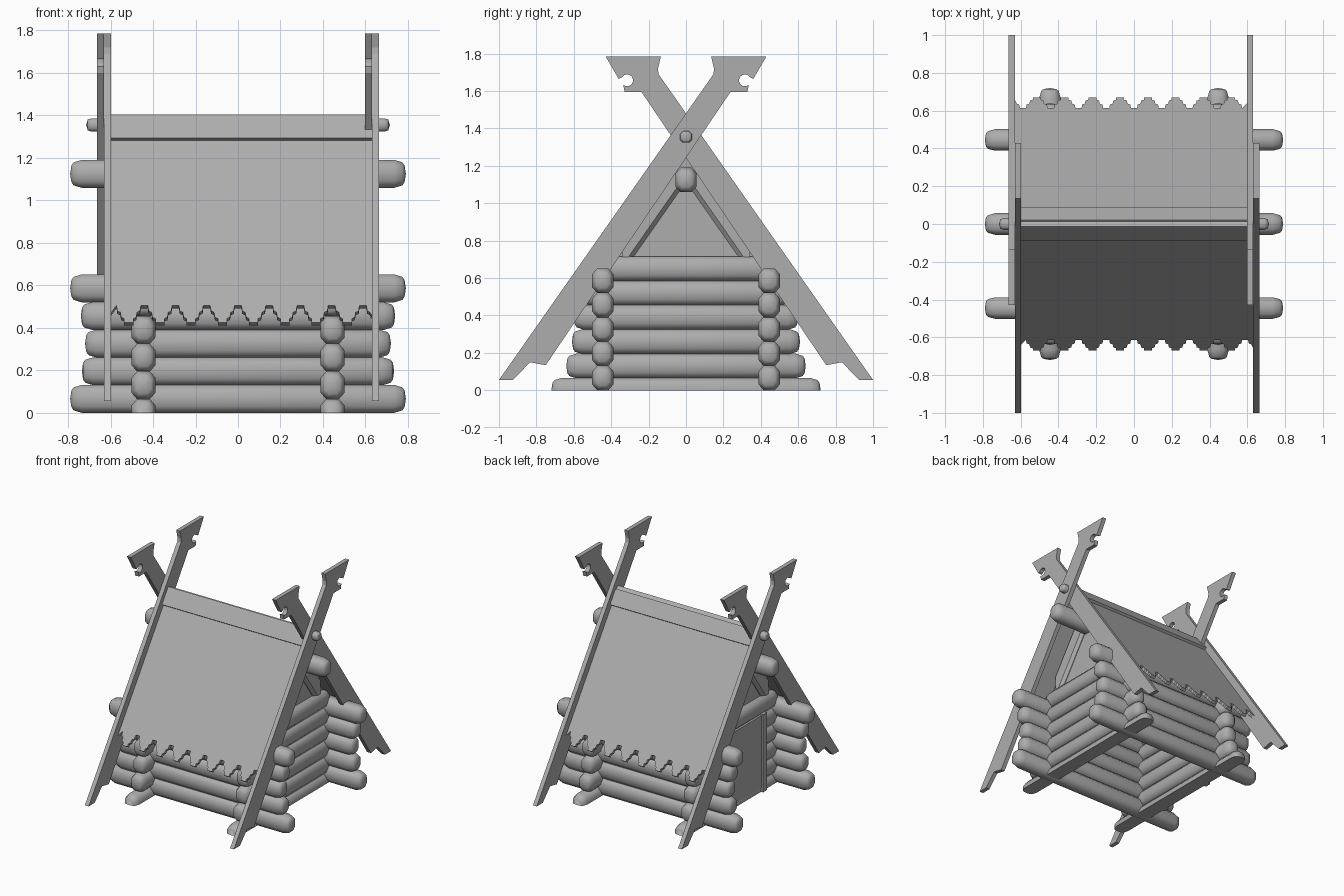
import bpy, bmesh, math
from mathutils import Vector

if "Cube" in bpy.data.objects:
    bpy.data.objects.remove(bpy.data.objects["Cube"])

SLOPE = math.atan(1.43)
C, S = math.cos(SLOPE), math.sin(SLOPE)
GREY = bpy.data.materials.new("dark_grey")
GREY.diffuse_color = (.42, .42, .42, 1)
GREY.use_nodes = True
GREY.node_tree.nodes["Principled BSDF"].inputs["Base Color"].default_value = GREY.diffuse_color


def finish(name, bm, smooth=False):
    bmesh.ops.recalc_face_normals(bm, faces=bm.faces[:])
    for f in bm.faces:
        f.smooth = smooth
    me = bpy.data.meshes.new(name)
    bm.to_mesh(me)
    bm.free()
    me.materials.append(GREY)
    ob = bpy.data.objects.new(name, me)
    bpy.context.collection.objects.link(ob)
    return ob


def prism(name, pts, vec):
    """Extrude a planar 3D outline along a vector."""
    bm = bmesh.new()
    f = bm.faces.new([bm.verts.new(p) for p in pts])
    r = bmesh.ops.extrude_face_region(bm, geom=[f], use_keep_orig=True)
    vs = [v for v in r["geom"] if isinstance(v, bmesh.types.BMVert)]
    bmesh.ops.translate(bm, verts=vs, vec=vec)
    return finish(name, bm)


def box(name, lo, hi):
    (x0, y0, z0), (x1, y1, z1) = lo, hi
    return prism(name, [(x0, y0, z0), (x1, y0, z0), (x1, y1, z0), (x0, y1, z0)], (0, 0, z1 - z0))


# Log cross-section in units of half width and half height
SECTION = [(1, .52), (.52, 1), (-.52, 1), (-1, .52), (-1, -.52), (-.52, -1), (.52, -1), (1, -.52)]


def log(name, axis, start, end, a, z, w=0.057, h=0.066, taper=0.055, half=False):
    """Eight-sided log along x or y with chamfered ends; a is the other horizontal coordinate."""
    place = (lambda t, u, v: (t, a + u, z + v)) if axis == 'x' else (lambda t, u, v: (a + u, t, z + v))
    bm = bmesh.new()
    rings = []
    for t, s in ((start + .006, .6), (start + taper * .3, .82), (start + taper, 1),
                 (end - taper, 1), (end - taper * .3, .82), (end - .006, .6)):
        rings.append([bm.verts.new(place(t, w * s * u, h * s * v)) for u, v in SECTION])
    tips = [bm.verts.new(place(t, 0, 0)) for t in (start, end)]
    for r0, r1 in zip(rings, rings[1:]):
        for i in range(8):
            j = (i + 1) % 8
            bm.faces.new((r0[i], r0[j], r1[j], r1[i]))
    for tip, ring in zip(tips, (rings[0], rings[-1])):
        for i in range(8):
            bm.faces.new((tip, ring[i], ring[(i + 1) % 8]))
    if half:  # flat underside on the ground
        geom = bm.verts[:] + bm.edges[:] + bm.faces[:]
        bmesh.ops.bisect_plane(bm, geom=geom, plane_co=(0, 0, 0), plane_no=(0, 0, 1), clear_inner=True)
        cut = [e for e in bm.edges if e.is_boundary]
        bmesh.ops.holes_fill(bm, edges=cut)
        for e in cut:
            e.smooth = False
    return finish(name, bm, smooth=True)


# Log walls
for side in (-1, 1):
    for i, L in enumerate((.79, .735, .72, .74, .79)):
        log("long_wall_log", 'x', -L, L, side * .445, .066 + .13 * i)
    for i, L in enumerate((.72, .64, .61, .60, .57, .45)):
        log("gable_wall_log", 'y', -L, L, side * .445, .13 * i, half=(i == 0))

# Ridge log and crossing pegs
log("ridge_log", 'x', -.79, .79, 0, 1.125)
log("left_peg", 'x', -.715, -.605, 0, 1.355, .031, .031, .025)
log("right_peg", 'x', .605, .715, 0, 1.355, .031, .031, .025)

# Gable panels and chamfered rafters
for sx in (-1, 1):
    prism("gable_panel", [(sx * .42, -.45, .66), (sx * .42, .45, .66), (sx * .42, 0, 1.30)], (sx * .03, 0, 0))
    for sy in (-1, 1):
        sec = ((.43, 1.31), (.477, 1.31), (.477, 1.153), (.455, 1.115), (.43, 1.115))
        prism("rafter", [(sx * x, 0, z) for x, z in sec], (0, sy * .34, -.34 * 1.43))

# Door on the left gable
box("door_panel", (-.505, -.22, .03), (-.44, .22, .6))
for y in (-.24, .24):
    box("door_post", (-.52, y - .025, .0), (-.44, y + .025, .61))

# Roof slabs with stepped, notched eaves, and an overlapping ridge cap
NOTCH = ((.052, 0), (.052, .022), (.038, .03), (.034, .058), (.02, .066), (.016, .098))
LEN = 1.17
for sy in (-1, 1):
    x0, x1 = (-.6, .63) if sy < 0 else (-.63, .6)
    outline = [(x1, .036), (x0, .036), (x0, LEN - .05)]
    for k in range(9):
        c = -.588 + .147 * k
        prof = [(c - x, LEN - d) for x, d in NOTCH] + [(c + x, LEN - d) for x, d in reversed(NOTCH)]
        outline += [p for p in prof if x0 + .001 < p[0] < x1 - .001]
    outline.append((x1, LEN - .05))
    inward = Vector((0, -sy * S, -C))
    prism("roof_slab", [(x, sy * s * C, 1.385 - s * S) for x, s in outline], inward * .025)
    top = .021 if sy < 0 else .036
    cap = [(x1, top), (x0, top), (x0, .157), (x1, .157)]
    prism("ridge_cap", [(x, sy * s * C, 1.422 - s * S) for x, s in cap], inward * (.036 if sy < 0 else .022))

# Crossed bargeboards with carved heads
arc = [(.315 + .032 * math.cos(math.radians(a)), 1.657 + .032 * math.sin(math.radians(a)))
       for a in range(-50, -331, -28)]
board = [(-1, .055), (-.925, .055), (-.834, .15), (-.75, .134), (.238, 1.595), (.328, 1.595)]
board += arc + [(.36, 1.665), (.43, 1.785), (.134, 1.785), (.15, 1.72), (.147, 1.69), (.123, 1.656)]
for x, sy in ((-.664, -1), (-.631, 1), (.597, -1), (.631, 1)):
    prism("bargeboard", [(x, sy * y, z) for y, z in board], (.033, 0, 0))
